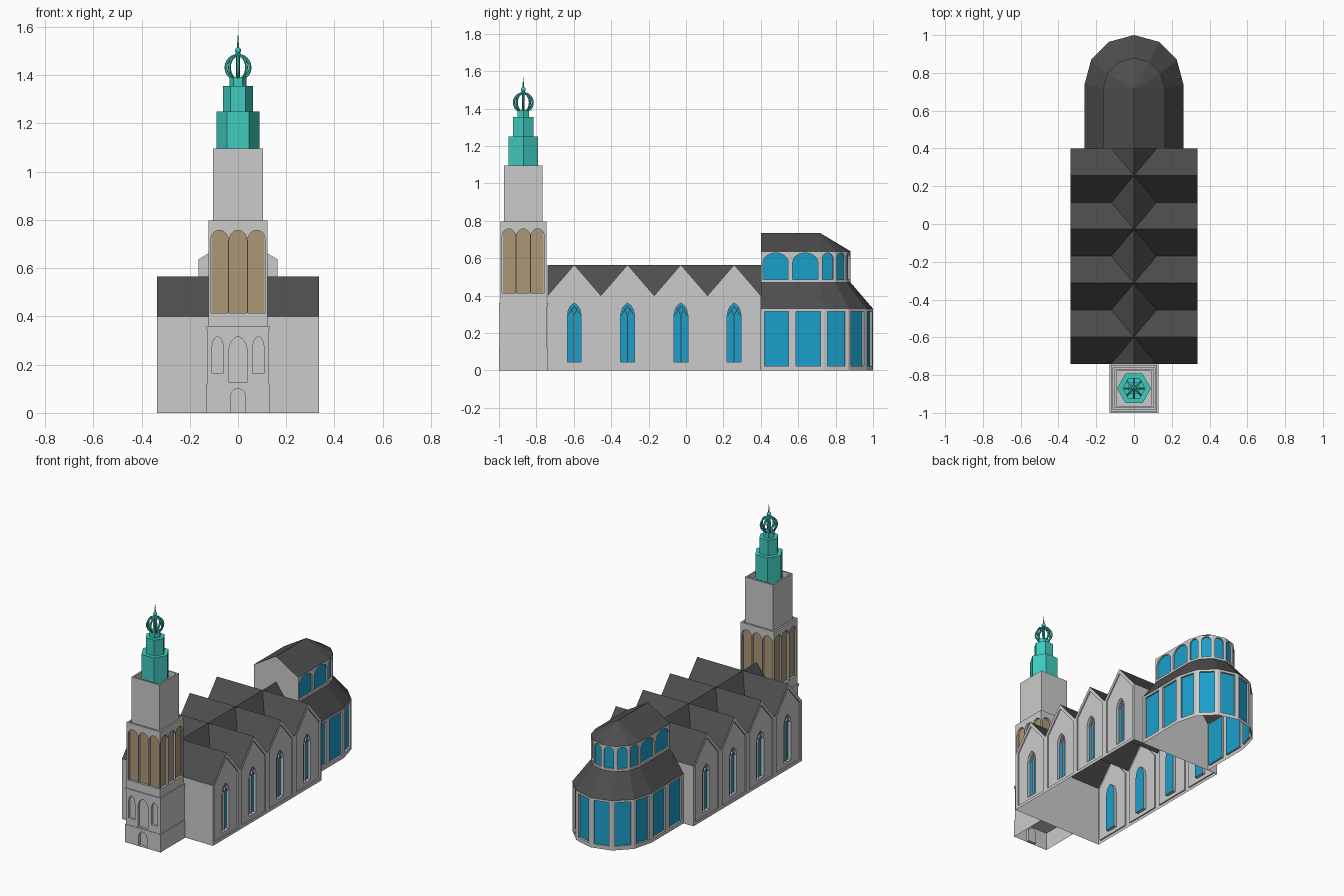
import bpy, bmesh, math
from mathutils import Vector as V
from mathutils.geometry import tessellate_polygon

if "Cube" in bpy.data.objects:
    bpy.data.objects.remove(bpy.data.objects["Cube"])

COL = {"slate": (.075, .075, .075, 1), "glass": (.01, .35, .6, 1),
       "louvre": (.42, .31, .18, 1), "copper": (.05, .6, .52, 1)}
MATS = {}
for k, c in COL.items():
    MATS[k] = bpy.data.materials.new(k)
    MATS[k].diffuse_color = c
parts = {}
UP = V((0, 0, 1))


def face(part, pts, n=UP):
    """add one face to a part, turned towards n"""
    bm = parts.setdefault(part, bmesh.new())
    f = bm.faces.new([bm.verts.new(p) for p in pts])
    f.normal_update()
    if f.normal.dot(V(n)) < 0:
        f.normal_flip()


class Plane:
    """vertical wall plane from p to q (seen from outside, left to right)"""
    def __init__(self, p, q):
        self.p, self.u = V((*p, 0)), V((*q, 0)) - V((*p, 0))
        self.w = self.u.length
        self.u.normalize()
        self.n = self.u.cross(UP)

    def at(self, a, d=0):
        return self.p + self.u * a[0] + UP * a[1] - self.n * d

    def wall(self, part, outline, holes=(), d=0, depth=.012, back=None):
        """flat wall with reveals around holes and an optional infill"""
        loops = [[V((*a, 0)) for a in l] for l in (outline, *holes)]
        pts = [a for l in loops for a in l]
        if holes:
            for t in tessellate_polygon(loops):
                face(part, [self.at(pts[i], d) for i in t], self.n)
        else:
            face(part, [self.at(a, d) for a in outline], self.n)
        for h in holes:
            c = sum((self.at(a, d) for a in h), V()) / len(h)
            for a, b in zip(h, h[1:] + h[:1]):
                quad = [self.at(a, d), self.at(b, d), self.at(b, d + depth), self.at(a, d + depth)]
                face(part, quad, c - (quad[0] + quad[1]) / 2)
            if back:
                face(back, [self.at(a, d + depth) for a in h], self.n)

    def bar(self, part, a, b, w, d, t):
        """thin bar between two points on the wall"""
        a, b = V(a), V(b)
        s = (b - a).normalized().orthogonal() * w / 2
        c = [a - s, a + s, b + s, b - s]
        face(part, [self.at(x, d) for x in c], self.n)
        for x, y, m in ((c[0], c[3], -s), (c[1], c[2], s)):
            face(part, [self.at(x, d), self.at(y, d), self.at(y, d + t), self.at(x, d + t)],
                 self.u * m.x + UP * m.y)


def rect(a, b, z0, z1):
    return [(a, z0), (b, z0), (b, z1), (a, z1)]


def arch(c, w, z0, z1, rise, pointed=False, n=10):
    """opening with an elliptical or pointed head"""
    pts = [(c - w / 2, z0), (c + w / 2, z0)]
    for i in range(n + 1):
        t = math.pi * i / n
        x, h = math.cos(t), math.sin(t)
        if pointed:
            x = 1 - 2 * i / n
            h = math.sqrt(max(0, 4 - (1 + abs(x)) ** 2) / 3)
        pts.append((c + w / 2 * x, z1 - rise + rise * h))
    return pts


# Nave: four cross-gabled bays on both sides
X, Y0, W, EAVE, RIDGE, HV = .335, -.74, .285, .4, .565, .12
for i in range(4):
    y0, y1 = Y0 + i * W, Y0 + (i + 1) * W
    yc = (y0 + y1) / 2
    for pl in (Plane((X, y0), (X, y1)), Plane((-X, y1), (-X, y0))):
        inner = [(.02, .02), (W - .02, .02), (W - .02, .393), (W / 2, .535), (.02, .393)]
        pl.wall("nave_walls", [(0, 0), (W, 0), (W, EAVE), (W / 2, RIDGE), (0, EAVE)], [inner], depth=.008)
        pl.wall("nave_walls", inner, [arch(W / 2, .074, .045, .36, .065, True)], .008, .02, "nave_glass")
        m = W / 2
        pl.bar("nave_tracery", (m, .045), (m, .3), .006, .018, .01)
        for s in (-1, 1):
            pl.bar("nave_tracery", (m, .295), (m + s * .02, .335), .004, .018, .01)
            pl.bar("nave_tracery", (m + s * .034, .295), (m, .345), .004, .018, .01)
    for s in (-1, 1):
        for y in (y0, y1):
            face("nave_roof", [(s * X, y, EAVE), (s * X, yc, RIDGE), (0, yc, RIDGE), (s * HV, y, EAVE)])
            face("nave_roof", [(s * HV, y, EAVE), (0, yc, RIDGE), (0, y, RIDGE)])
Plane((-X, Y0), (X, Y0)).wall("nave_walls", [(0, 0), (2 * X, 0), (2 * X, EAVE), (X + HV, EAVE),
                                            (X, RIDGE), (X - HV, EAVE), (0, EAVE)])
Plane((X, .4), (-X, .4)).wall("nave_walls", rect(0, 2 * X, 0, EAVE))


# Choir: two-storey apse with a half-round polygonal end
def apse(r, cy):
    right = [(r, .4), (r, (.4 + cy) / 2)]
    arc = [(r * math.cos(math.radians(a)), cy + r * math.sin(math.radians(a))) for a in range(0, 181, 30)]
    return right + arc + [(-x, y) for x, y in reversed(right)]


low, high = apse(.262, .738), apse(.163, .717)
for a, b in zip(low, low[1:]):
    pl = Plane(a, b)
    pl.wall("choir_walls", rect(0, pl.w, 0, .33), [rect(.02, pl.w - .02, .025, .315)], 0, .012, "choir_glass")
for a, b in zip(high, high[1:]):
    pl = Plane(a, b)
    w = pl.w - .024
    pl.wall("clerestory_walls", rect(0, pl.w, .47, .637),
            [arch(pl.w / 2, w, .485, .628, min(.05, w / 2))], 0, .01, "clerestory_glass")
for (a, b), (c, d) in zip(zip(low, low[1:]), zip(high, high[1:])):
    face("choir_roof", [(*a, .33), (*b, .33), (*d, .47), (*c, .47)])
    ra, rb = (0, min(c[1], .717), .735), (0, min(d[1], .717), .735)
    face("clerestory_roof", [(*c, .637), (*d, .637), rb] + ([ra] if ra != rb else []))
Plane((-.212, .4), (.212, .4)).wall("clerestory_walls", [
    (0, .4), (.424, .4), (.375, .47), (.375, .637), (.212, .735), (.049, .637), (.049, .47)])

# Tower: square stages around one centre
TY = -.87


def sides(h):
    c = [(-h, TY - h), (h, TY - h), (h, TY + h), (-h, TY + h)]
    return [Plane(c[i], c[(i + 1) % 4]) for i in range(4)]


def square(h, z):
    return [(-h, TY - h, z), (h, TY - h, z), (h, TY + h, z), (-h, TY + h, z)]


def stage(part, h, z0, z1, front=(), every=(), back=None, depth=.012, rim=0, drop=0):
    for i, pl in enumerate(sides(h)):
        hs = list(every) + (list(front) if i == 0 else [])
        pl.wall(part, rect(0, 2 * h, z0, z1), hs, 0, depth, back)
    k = h - rim
    if rim:  # sunken top behind a parapet
        o, n = square(h, z1), square(k, z1)
        f = square(k, z1 - drop)
        for i in range(4):
            j = (i + 1) % 4
            face(part, [o[i], o[j], n[j], n[i]])
            face(part, [n[i], n[j], f[j], f[i]], V((0, TY, z1)) - V(n[i]) / 2 - V(n[j]) / 2)
    face(part, square(k, z1 - drop))


stage("tower_base", .13, 0, .12, [arch(.13, .06, .002, .1, .03)], back="tower_base", depth=.02)
stage("tower_lower", .127, .12, .345,
      [arch(.127, .076, .125, .318, .055, True)] +
      [arch(.127 + s * .084, .046, .165, .318, .04, True) for s in (-1, 1)], back="tower_lower", depth=.015)
stage("tower_band", .13, .345, .36)
stage("tower_belfry", .123, .36, .797,
      every=[arch(.123 + s * .077, .073, .415, .757, .042) for s in (-1, 0, 1)],
      back="belfry_louvre", depth=.014, rim=.012, drop=.012)
stage("tower_upper", .103, .785, 1.095, rim=.01, drop=.035)

# Turn the collected faces into objects
for name, bm in parts.items():
    bmesh.ops.remove_doubles(bm, verts=bm.verts, dist=1e-5)
    me = bpy.data.meshes.new(name)
    bm.to_mesh(me)
    bm.free()
    bpy.context.collection.objects.link(bpy.data.objects.new(name, me))
    for key, mat in (("roof", "slate"), ("glass", "glass"), ("louvre", "louvre")):
        if key in name:
            me.materials.append(MATS[mat])


# Copper lantern: hexagonal tiers, ribbed crown and finial
def copper(name, smooth=False):
    o = bpy.context.object
    o.name = name
    o.data.materials.append(MATS["copper"])
    if smooth:
        bpy.ops.object.shade_smooth_by_angle()


def tier(name, r0, r1, z0, z1, n=6):
    bpy.ops.mesh.primitive_cone_add(vertices=n, radius1=r0, radius2=r1, depth=z1 - z0,
                                    location=(0, TY, (z0 + z1) / 2), rotation=(0, 0, math.pi / 6))
    copper(name)


for i, (r, z0, z1) in enumerate([(.09, 1.06, 1.25), (.062, 1.25, 1.355), (.036, 1.355, 1.392)]):
    tier(f"lantern_tier_{i + 1}", r, r, z0, z1)
for i in range(4):
    bpy.ops.mesh.primitive_torus_add(major_radius=.05, minor_radius=.006, major_segments=24, minor_segments=6,
                                     location=(0, TY, 1.432), rotation=(math.pi / 2, 0, i * math.pi / 4))
    copper(f"crown_rib_{i + 1}", True)
tier("crown_post", .008, .008, 1.39, 1.49, 8)
tier("crown_collar", .016, .01, 1.478, 1.492, 8)
bpy.ops.mesh.primitive_uv_sphere_add(segments=12, ring_count=8, radius=.013, location=(0, TY, 1.502))
copper("finial_ball", True)
tier("finial_spike", .005, .001, 1.51, 1.565, 8)

for m in bpy.data.materials:
    if m.users and not m.is_grease_pencil:
        m.use_nodes = True
        m.node_tree.nodes["Principled BSDF"].inputs["Base Color"].default_value = m.diffuse_color
